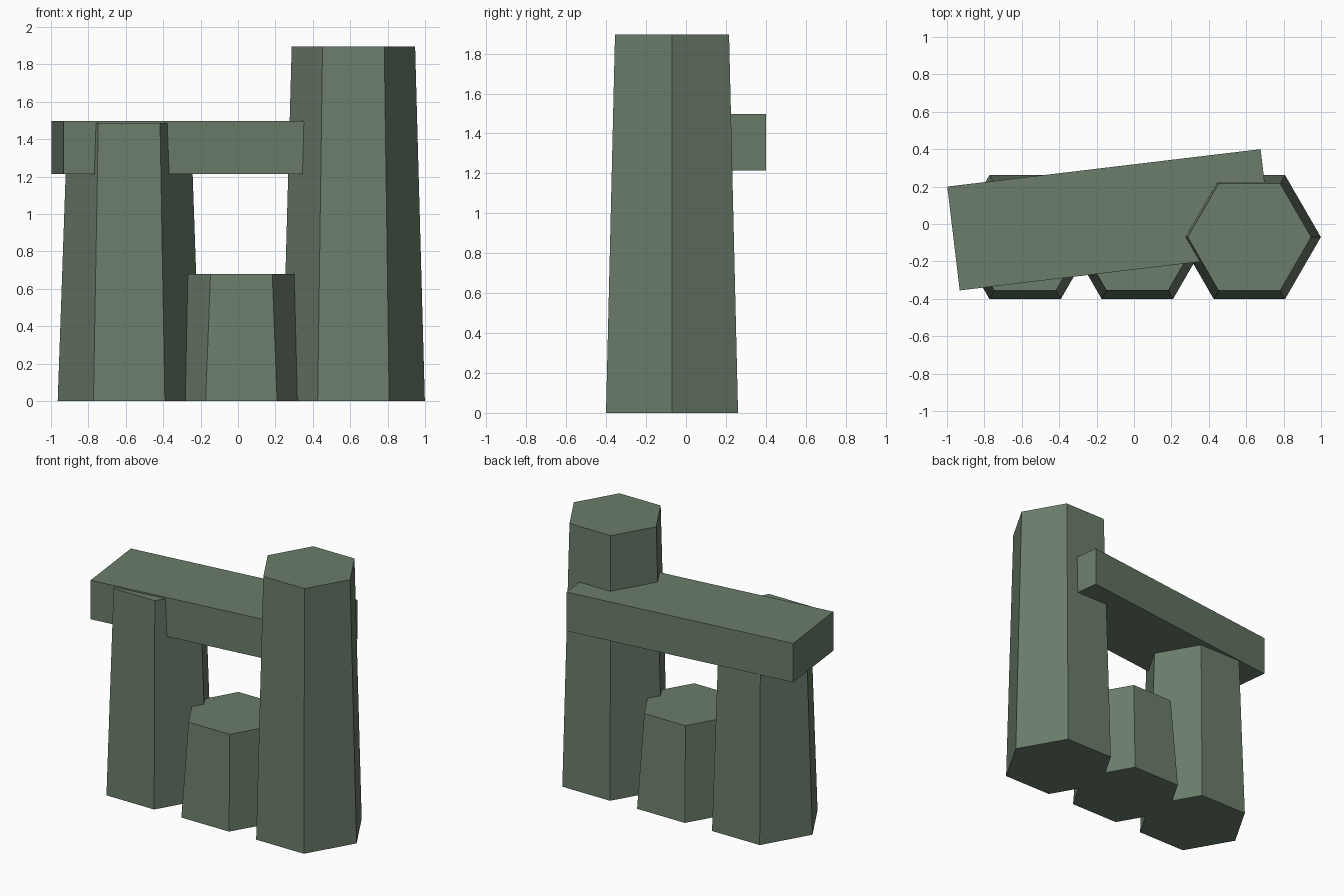
import bpy, bmesh, math
from mathutils import Matrix

if "Cube" in bpy.data.objects:
    bpy.data.objects.remove(bpy.data.objects["Cube"])

stone = bpy.data.materials.new("mossy_stone")
stone.diffuse_color = (0.147, 0.205, 0.147, 1)
stone.use_nodes = True
stone.node_tree.nodes["Principled BSDF"].inputs["Base Color"].default_value = stone.diffuse_color


def add_object(name, bm):
    mesh = bpy.data.meshes.new(name)
    bm.to_mesh(mesh)
    bm.free()
    mesh.materials.append(stone)
    obj = bpy.data.objects.new(name, mesh)
    bpy.context.collection.objects.link(obj)
    return obj


def pillar(name, x, height):
    # tapered hexagonal column with points along x
    bm = bmesh.new()
    bmesh.ops.create_cone(bm, cap_ends=True, segments=6, radius1=0.382,
                          radius2=0.33, depth=height,
                          matrix=Matrix.Rotation(math.radians(30), 4, 'Z'))
    # turn so that two corners lie on the x axis
    v = bm.verts[:][0].co
    turn = -math.atan2(v.y, v.x)
    bmesh.ops.rotate(bm, verts=bm.verts, matrix=Matrix.Rotation(turn, 3, 'Z'))
    bmesh.ops.translate(bm, verts=bm.verts, vec=(x, -0.07, height / 2))
    return add_object(name, bm)


# three basalt-like columns
pillar("left_pillar", -0.582, 1.487)
pillar("middle_pillar", 0.018, 0.68)
pillar("right_pillar", 0.617, 1.895)

# slanted lintel beam
bm = bmesh.new()
bmesh.ops.create_cube(bm, size=1, matrix=(
    Matrix.Translation((-0.1275, 0.0225, 1.356))
    @ Matrix.Rotation(math.radians(6.81), 4, 'Z')
    @ Matrix.Diagonal((1.687, 0.559, 0.282, 1))))
add_object("lintel_beam", bm)
